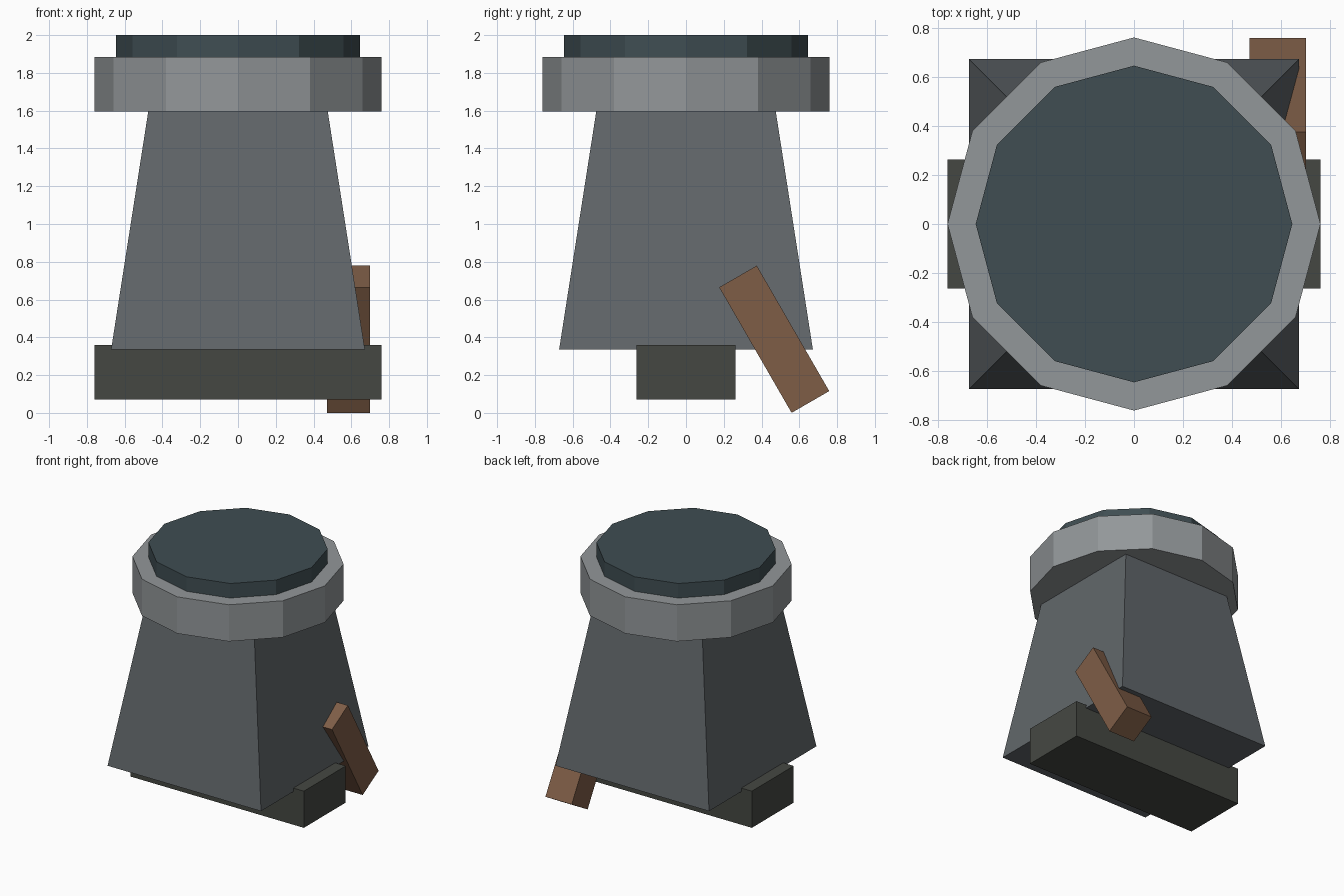
import bpy
from math import radians

if "Cube" in bpy.data.objects:
    bpy.data.objects.remove(bpy.data.objects["Cube"])


def finish(name, color):
    obj = bpy.context.object
    obj.name = name
    mat = bpy.data.materials.new(name + "_colour")
    mat.diffuse_color = (*color, 1)
    mat.use_nodes = True
    mat.node_tree.nodes["Principled BSDF"].inputs["Base Color"].default_value = mat.diffuse_color
    obj.data.materials.append(mat)
    return obj


def box(name, center, size, color, tilt=0):
    bpy.ops.mesh.primitive_cube_add(size=1, location=center, rotation=(radians(tilt), 0, 0))
    bpy.context.object.scale = size
    return finish(name, color)


def prism(name, sides, r_bottom, r_top, z0, z1, color, turn=0):
    bpy.ops.mesh.primitive_cone_add(vertices=sides, radius1=r_bottom, radius2=r_top,
                                    depth=z1 - z0, location=(0, 0, (z0 + z1) / 2),
                                    rotation=(0, 0, radians(turn)))
    return finish(name, color)


# Cross beam under the body
box("base_beam", (0, 0, 0.215), (1.52, 0.524, 0.29), (0.06, 0.064, 0.055))

# Tapered square body
prism("body", 4, 0.95, 0.67, 0.335, 1.605, (0.12, 0.135, 0.145), turn=45)

# Twelve-sided collar and lid
prism("collar", 12, 0.76, 0.76, 1.595, 1.885, (0.29, 0.31, 0.32))
prism("lid", 12, 0.645, 0.645, 1.80, 2.0, (0.05, 0.075, 0.085))

# Leaning wooden lever at the back right corner
box("lever", (0.585, 0.467, 0.39), (0.23, 0.23, 0.767), (0.21, 0.11, 0.062), tilt=30)
